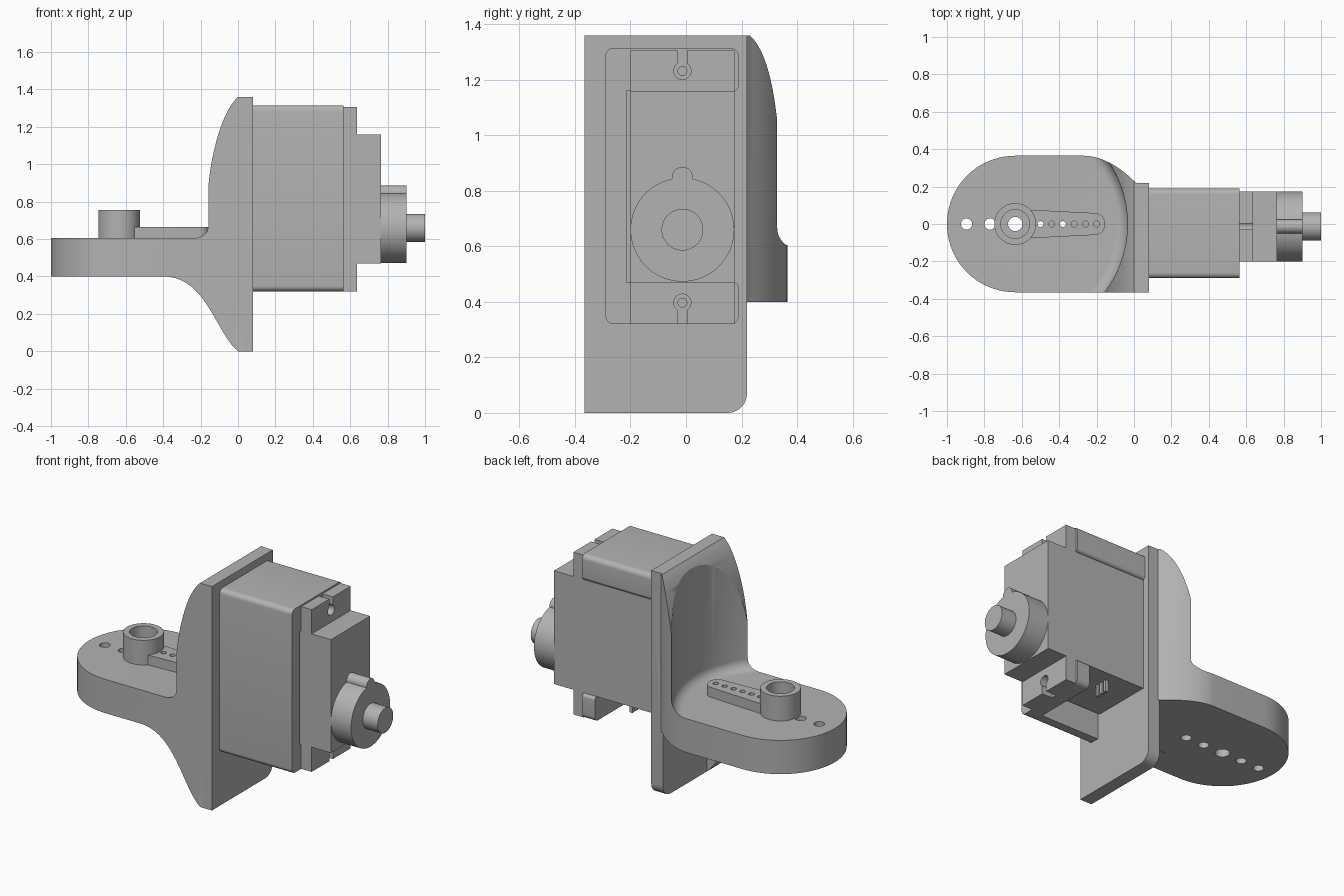
import bpy, bmesh, math
from mathutils import Vector
from mathutils.geometry import interpolate_bezier

if "Cube" in bpy.data.objects:
    bpy.data.objects.remove(bpy.data.objects["Cube"])

GREY = (0.45, 0.45, 0.45, 1)
mat = bpy.data.materials.new("plain grey")
mat.use_nodes = True
mat.diffuse_color = GREY
mat.node_tree.nodes["Principled BSDF"].inputs["Base Color"].default_value = GREY


def curve(a, b, c, d, n=20):
    pts = [Vector((*p, 0)) for p in (a, b, c, d)]
    return [(p.x, p.y) for p in interpolate_bezier(*pts, n)]


def rounded(points, radii):
    """Polygon whose corners are rounded by the given radii."""
    out, n = [], len(points)
    for i, r in enumerate(radii):
        p = Vector(points[i])
        if r == 0:
            out.append(tuple(p))
            continue
        u = (Vector(points[i - 1]) - p).normalized() * r
        v = (Vector(points[(i + 1) % n]) - p).normalized() * r
        out += curve(p + u, p + u * 0.45, p + v * 0.45, p + v, 8)
    return out


def circle(a, b, r, n=48):
    return [(a + r * math.cos(2 * math.pi * i / n), b + r * math.sin(2 * math.pi * i / n))
            for i in range(n)]


def finish(name, bm):
    bmesh.ops.recalc_face_normals(bm, faces=bm.faces)
    mesh = bpy.data.meshes.new(name)
    bm.to_mesh(mesh)
    bm.free()
    mesh.materials.append(mat)
    ob = bpy.data.objects.new(name, mesh)
    bpy.context.collection.objects.link(ob)
    return ob


def prism(name, axis, pts, lo, hi):
    """Extrude a 2D polygon along an axis; pts are the other two axes in order."""
    put = {"x": lambda a, b, t: (t, a, b),
           "y": lambda a, b, t: (a, t, b),
           "z": lambda a, b, t: (a, b, t)}[axis]
    bm = bmesh.new()
    face = bm.faces.new([bm.verts.new(put(a, b, lo)) for a, b in pts])
    new = bmesh.ops.extrude_face_region(bm, geom=[face])["geom"]
    move = Vector(put(0, 0, hi - lo))
    bmesh.ops.translate(bm, vec=move, verts=[v for v in new if isinstance(v, bmesh.types.BMVert)])
    return finish(name, bm)


def box(name, x, y, z):
    return prism(name, "z", [(x[0], y[0]), (x[1], y[0]), (x[1], y[1]), (x[0], y[1])], *z)


def lathe(name, cx, profile, n=128):
    """Solid of revolution about a vertical axis at (cx, 0)."""
    bm = bmesh.new()
    rings = [[bm.verts.new((a, b, z)) for a, b in circle(cx, 0, r, n)] for r, z in profile]
    for low, high in zip(rings, rings[1:]):
        for i in range(n):
            j = (i + 1) % n
            bm.faces.new((low[i], low[j], high[j], high[i]))
    bm.faces.new(rings[0])
    bm.faces.new(rings[-1])
    return finish(name, bm)


def combine(ob, other, op="DIFFERENCE"):
    m = ob.modifiers.new("cut", "BOOLEAN")
    m.object, m.operation, m.solver = other, op, "EXACT"
    bpy.context.view_layer.objects.active = ob
    bpy.ops.object.modifier_apply(modifier=m.name)
    bpy.data.objects.remove(other)


# Bracket: side profile crossed with the plan outline
HX = -0.635     # horn axis
TOP = 0.605     # upper face of the arm
W = 0.365
side = [(-1.1, 0.4), (0.04, 0.4), (0.04, 1.36)]
side += curve((0, 1.36), (-0.1, 1.27), (-0.162, 0.98), (-0.162, 0.8)) + [(-1.1, 0.8)]
bracket = prism("bracket", "y", side, -0.5, 0.5)
plan = [(HX + W * math.cos(a), W * math.sin(a))
        for a in (math.pi * (0.5 + i / 40) for i in range(41))]
plan += [(0.04, -W), (0.04, 0.2)]
plan += curve((0, 0.23), (-0.07, 0.3), (-0.17, W), (-0.27, W))
combine(bracket, prism("plan", "z", plan, -0.1, 1.5), "INTERSECT")

# Mounting plate and lower rib
plate = rounded([(-W, 0), (0.22, 0), (0.22, 1.36), (-W, 1.36)], [0, 0.07, 0, 0])
combine(bracket, prism("plate", "x", plate, 0, 0.08), "UNION")
rib = curve((-0.4, 0.4), (-0.17, 0.4), (-0.12, 0.1), (0, 0)) + [(0.04, 0), (0.04, 0.5), (-0.4, 0.5)]
combine(bracket, prism("rib", "y", rib, -W, -0.2), "UNION")

# Round clearance pocket with a filleted foot
pocket = curve((0.54, TOP), (0.573, TOP), (0.6, 0.632), (0.6, 0.665), 10) + [(0.6, 1.6)]
combine(bracket, lathe("pocket", HX, pocket))
for x, r in [(-0.895, 0.03), (-0.77, 0.03), (HX, 0.042), (-0.5, 0.03), (-0.375, 0.03)]:
    combine(bracket, prism("hole", "z", circle(x, 0, r, 32), 0.3, 0.7))

# Servo horn with hub and row of holes
arm = rounded([(HX, -0.08), (HX, 0.08), (-0.155, 0.056), (-0.155, -0.056)], [0, 0, 0.05, 0.05])
horn = prism("servo_horn", "z", arm, 0.6, 0.665)
combine(horn, prism("hub", "z", circle(HX, 0, 0.112), 0.6, 0.755), "UNION")
combine(horn, prism("recess", "z", circle(HX, 0, 0.077), 0.64, 0.8))
combine(horn, prism("bore", "z", circle(HX, 0, 0.038), 0.5, 0.8))
for i in range(6):
    combine(horn, prism("hole", "z", circle(-0.5 + 0.06 * i, 0, 0.016, 24), 0.5, 0.8))

# Servo holder: C-shaped sleeve, open under the cable pins
sleeve = rounded([(-0.29, 0.32), (0.19, 0.32), (0.19, 0.47), (-0.215, 0.47),
                  (-0.215, 1.16), (0.19, 1.16), (0.19, 1.315), (-0.29, 1.315)],
                 [0.03, 0.03, 0.02, 0, 0, 0.02, 0.03, 0.03])
holder = prism("servo_holder", "x", sleeve, 0.08, 0.565)
combine(holder, box("cable_gap", (0.07, 0.48), (-0.215, 0.3), (0.2, 0.5)))

# Servo body and slotted mounting tabs
CY = -0.013
SY = (-0.2, 0.175)
servo = box("servo_body", (0.08, 0.765), SY, (0.47, 1.158))
for name, z, hole, slot in [("upper_tab", (1.155, 1.305), 1.232, (1.232, 1.4)),
                            ("lower_tab", (0.32, 0.472), 0.397, (0.2, 0.397))]:
    tab = box(name, (0.565, 0.635), SY, z)
    combine(tab, box("slot", (0.5, 0.7), (CY - 0.017, CY + 0.017), slot))
    combine(tab, prism("hole", "x", circle(CY, hole, 0.031, 32), 0.5, 0.7))
    combine(holder, prism("screw_hole", "x", circle(CY, hole, 0.016, 24), 0.5, 0.7))

# Output gear housing, bump and shaft
prism("gear_housing", "x", circle(CY, 0.66, 0.187, 64), 0.765, 0.9)
prism("housing_bump", "x", circle(CY, 0.848, 0.038, 32), 0.765, 0.9)
prism("output_shaft", "x", circle(CY, 0.66, 0.075), 0.9, 1.0)

# Cable pins
for i in range(3):
    y = 0.04 + 0.032 * i
    box("cable_pin", (0.28, 0.3), (y - 0.01, y + 0.01), (0.4, 0.475))

# Smooth curved faces, keep edges crisp
bpy.ops.object.select_all(action="DESELECT")
for ob in bpy.context.scene.objects:
    if ob.type == "MESH" and mat.name in ob.data.materials:
        ob.select_set(True)
        bpy.context.view_layer.objects.active = ob
bpy.ops.object.shade_smooth_by_angle(angle=math.radians(30))
